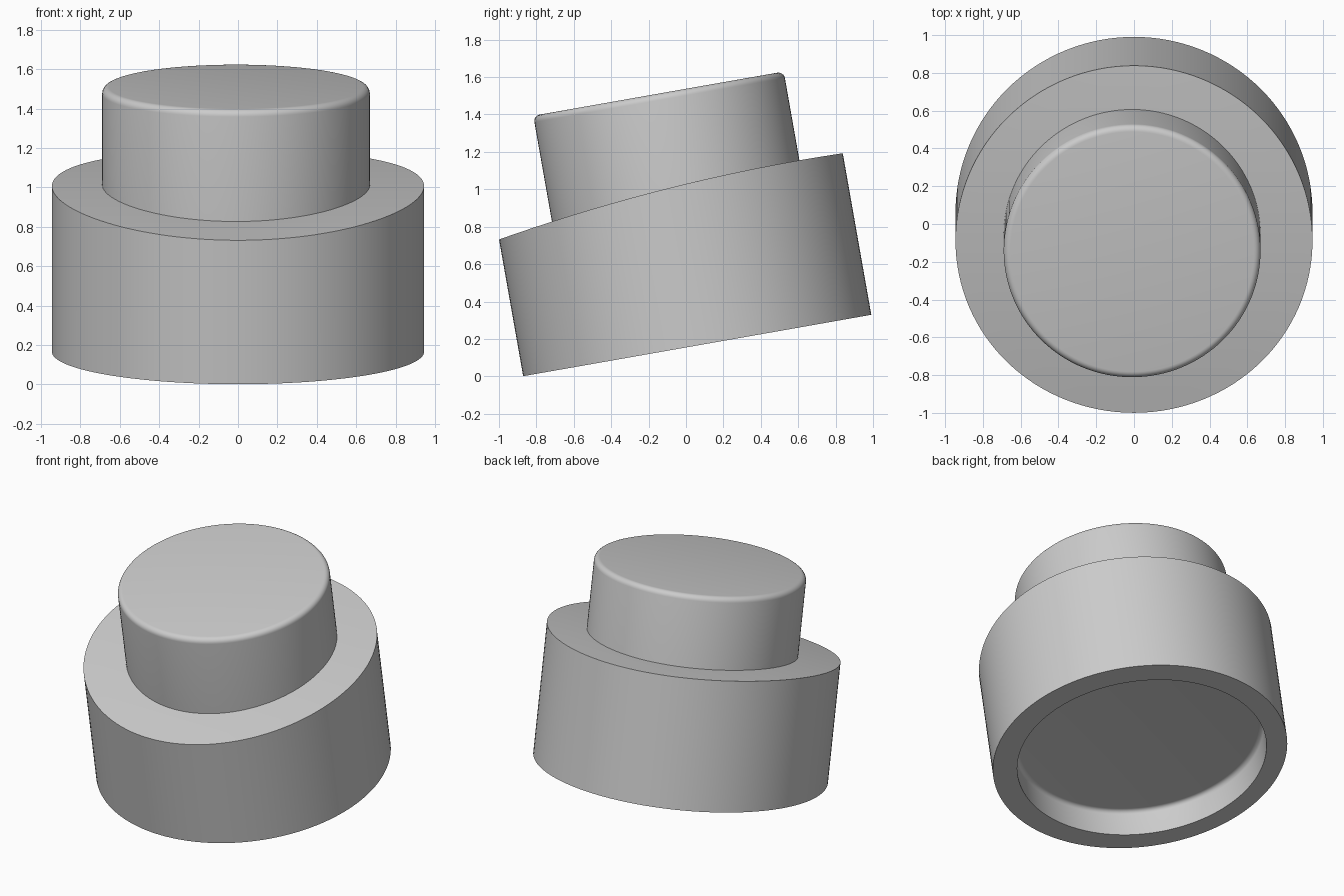
import bpy, bmesh, math
from mathutils import Vector

cube = bpy.data.objects.get("Cube")
if cube:
    bpy.data.objects.remove(cube, do_unlink=True)

TILT = math.radians(10)
ORIGIN = Vector((0, 0.06, 0.165))
SEGMENTS = 128

grey = bpy.data.materials.new("plain grey")
grey.use_nodes = True
colour = (0.6, 0.6, 0.6, 1)
grey.diffuse_color = colour
grey.node_tree.nodes["Principled BSDF"].inputs["Base Color"].default_value = colour


def fillet(r, z, size, steps=6):
    """Quarter-round corner from the flat (inner) end to the wall end, under a top at z."""
    angles = [math.pi / 2 * (1 - i / steps) for i in range(steps + 1)]
    return [(r - size + size * math.cos(a), z - size + size * math.sin(a)) for a in angles]


def lathe(name, profile, reshape=None):
    """Spin an (r, z) profile round z, reshape its vertices, then tilt the object."""
    bm = bmesh.new()
    verts = [bm.verts.new((r, 0, z)) for r, z in profile]
    edges = [bm.edges.new(pair) for pair in zip(verts, verts[1:])]
    bmesh.ops.spin(bm, geom=verts + edges, cent=(0, 0, 0), axis=(0, 0, 1),
                   angle=math.tau, steps=SEGMENTS)
    bmesh.ops.remove_doubles(bm, verts=bm.verts, dist=1e-5)
    if reshape:
        for v in bm.verts:
            reshape(v)
    bmesh.ops.recalc_face_normals(bm, faces=bm.faces)
    mesh = bpy.data.meshes.new(name)
    bm.to_mesh(mesh)
    bm.free()
    mesh.materials.append(grey)
    obj = bpy.data.objects.new(name, mesh)
    bpy.context.collection.objects.link(obj)
    obj.location = ORIGIN
    obj.rotation_euler.x = TILT
    bpy.ops.object.select_all(action='DESELECT')
    obj.select_set(True)
    bpy.context.view_layer.objects.active = obj
    bpy.ops.object.shade_smooth_by_angle(angle=math.radians(30))
    return obj


# Wide base: recess below, top bowed from front to back
BASE_R, RECESS_R = 0.945, 0.8


def shape_base(v):
    if v.co.z > 0.5:
        v.co.z = 0.88 - 0.051 * (v.co.y - 0.7) ** 2
    elif v.co.xy.length < RECESS_R + 0.01:
        v.co.x -= 0.015


recess = [(0, 0.19)] + fillet(RECESS_R, 0.19, 0.03) + [(RECESS_R, 0)]
top_rings = [(BASE_R * (1 - i / 10), 0.88) for i in range(11)]
lathe("base", recess + [(BASE_R, 0)] + top_rings, shape_base)


# Narrower button with a rounded upper edge
def shape_button(v):
    v.co += Vector((-0.01, 0.03, 0))


lathe("button", [(0, 1.362)] + fillet(0.68, 1.362, 0.035) + [(0.68, 0.6), (0, 0.6)],
      shape_button)
